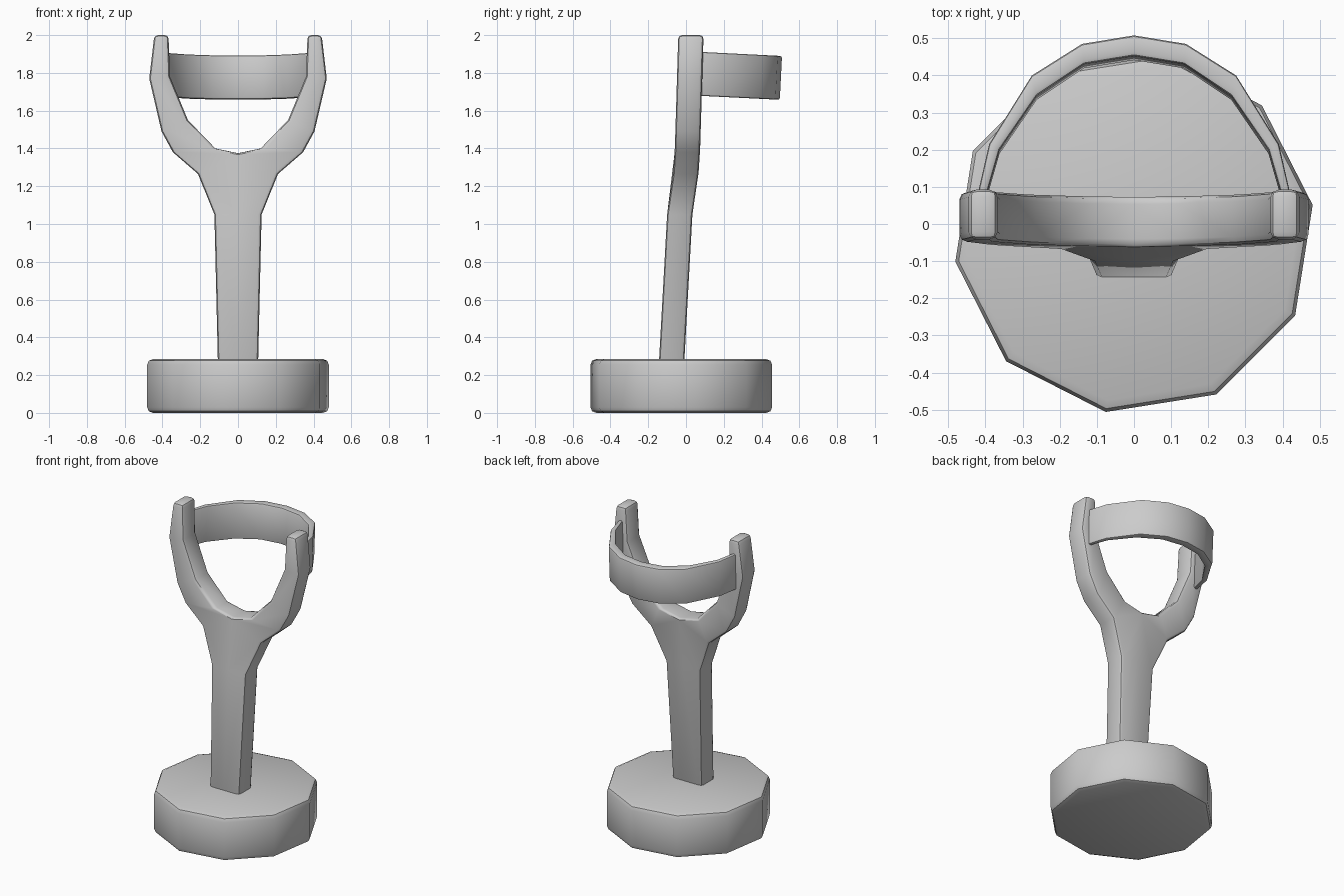
import bpy, bmesh, math

if "Cube" in bpy.data.objects:
    bpy.data.objects.remove(bpy.data.objects["Cube"])


def finish(obj, bevel, mirror=False):
    """Mirror, bevel the hard rims, then smooth by angle."""
    bpy.ops.object.select_all(action='DESELECT')
    obj.select_set(True)
    bpy.context.view_layer.objects.active = obj
    if mirror:
        m = obj.modifiers.new("mirror", 'MIRROR')
        m.use_clip = True
        m.merge_threshold = 0.001
    b = obj.modifiers.new("bevel", 'BEVEL')
    b.width = bevel
    b.segments = 2
    b.limit_method = 'ANGLE'
    b.angle_limit = math.radians(45)
    bpy.ops.object.convert(target='MESH')
    bpy.ops.object.shade_smooth_by_angle(angle=math.radians(40))


def half_sweep(name, sections, bevel):
    """Bridge four-point sections into a half body, open on x = 0, and mirror it."""
    bm = bmesh.new()
    loops = [[bm.verts.new(p) for p in s] for s in sections]
    quads = [loops[0], loops[-1]]
    for a, b in zip(loops, loops[1:]):
        quads += [(a[i], a[(i + 1) % 4], b[(i + 1) % 4], b[i]) for i in range(4)]
    for q in quads:
        if any(abs(v.co.x) > 1e-5 for v in q):
            bm.faces.new(q)
    bmesh.ops.recalc_face_normals(bm, faces=bm.faces)
    # make sure the open half faces outward
    front = min(bm.faces, key=lambda f: f.calc_center_median().y)
    front.normal_update()
    tip = max(bm.faces, key=lambda f: f.calc_center_median().z)
    tip.normal_update()
    if tip.normal.z < 0:
        bmesh.ops.reverse_faces(bm, faces=bm.faces)
    me = bpy.data.meshes.new(name)
    bm.to_mesh(me)
    bm.free()
    obj = bpy.data.objects.new(name, me)
    bpy.context.collection.objects.link(obj)
    finish(obj, bevel, mirror=True)
    return obj


# Ten-sided base
bpy.ops.mesh.primitive_cylinder_add(vertices=10, radius=0.487, depth=0.285,
                                    location=(0, -0.025, 0.1425),
                                    rotation=(0, 0, math.radians(-9)))
base = bpy.context.object
base.name = "base"
finish(base, 0.03)


# Forked handle: outer and inner outline pairs, leaning back along y
def lean(z):
    pts = [(0.2, -0.08), (1.05, -0.033), (1.27, 0.0), (1.4, 0.008), (2.0, 0.026)]
    for (z0, y0), (z1, y1) in zip(pts, pts[1:]):
        if z <= z1:
            return y0 + (y1 - y0) * (z - z0) / (z1 - z0)
    return pts[-1][1]


outline = [((0.105, 0.2), (0, 0.2)), ((0.125, 1.05), (0, 1.05)),
           ((0.212, 1.265), (0, 1.375)), ((0.345, 1.38), (0.12, 1.40)),
           ((0.405, 1.49), (0.265, 1.55)), ((0.47, 1.77), (0.36, 1.78)),
           ((0.443, 2.0), (0.368, 2.0))]
t = 0.067
fork = [[(ox, lean(oz) - t, oz), (ox, lean(oz) + t, oz),
         (ix, lean(iz) + t, iz), (ix, lean(iz) - t, iz)]
        for (ox, oz), (ix, iz) in outline]
half_sweep("forked_handle", fork, 0.02)

# Curved strap behind the prongs, slightly tilted
path = [((0.428, 0.05), (0.405, 0.05)), ((0.39, 0.215), (0.362, 0.2)),
        ((0.275, 0.40), (0.262, 0.345)), ((0.14, 0.485), (0.135, 0.43)),
        ((0, 0.508), (0, 0.452))]


def tilted(p, z):
    x, y = p
    return (x, y + 0.05 * (z - 1.91), z - 0.05 * y)


strap = [[tilted(o, 1.683), tilted(o, 1.915), tilted(i, 1.915), tilted(i, 1.683)]
         for o, i in path]
half_sweep("strap", strap, 0.01)
